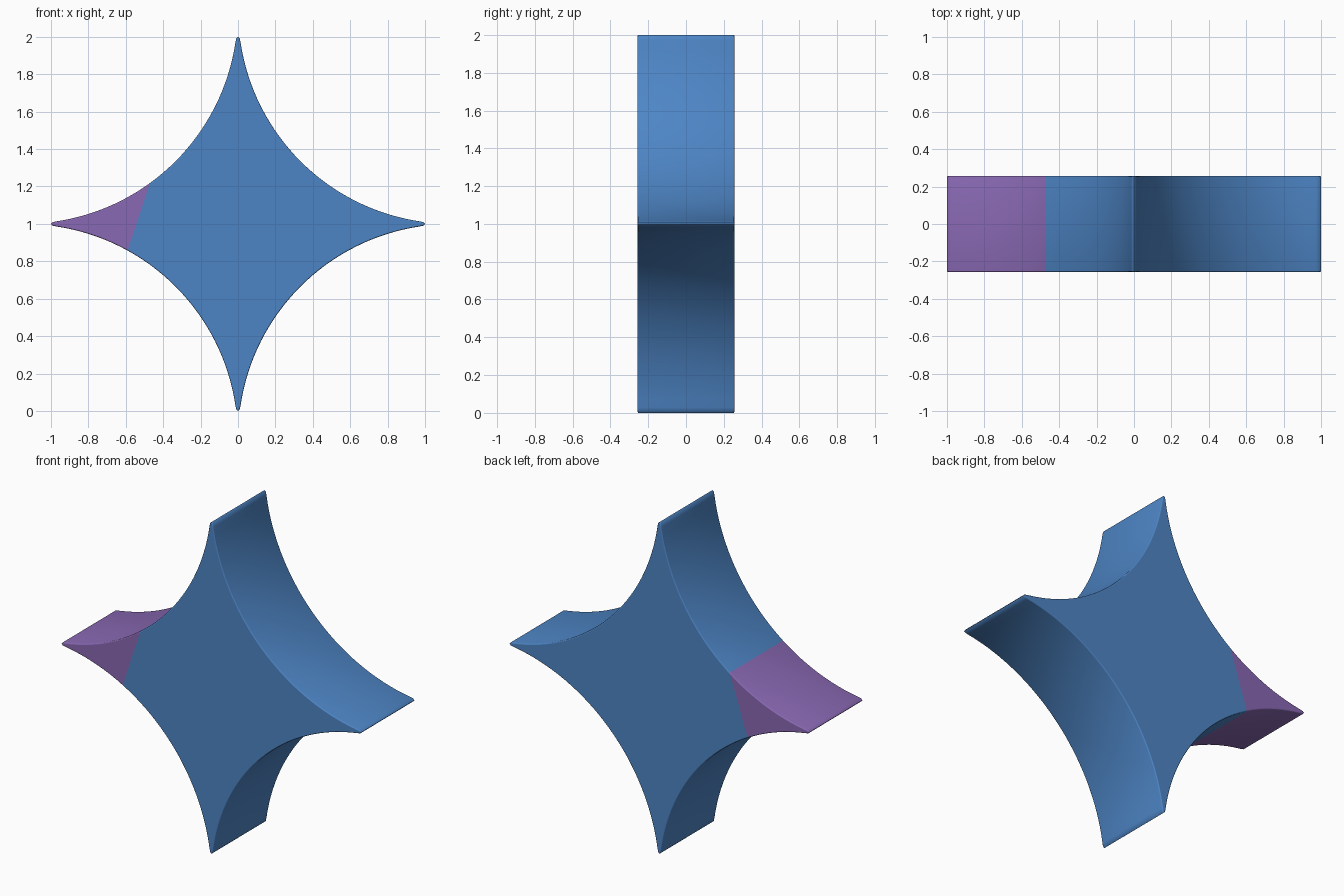
import bpy, bmesh, math
from mathutils import Vector

if "Cube" in bpy.data.objects:
    bpy.data.objects.remove(bpy.data.objects["Cube"])

C, R, HALF, ROUND = 1.14, 1.139, 0.256, 0.006   # arc centre, arc radius, half depth, edge rounding
STEPS = 32


def material(name, rgb):
    m = bpy.data.materials.new(name)
    m.diffuse_color = (*rgb, 1)
    m.use_nodes = True
    m.node_tree.nodes["Principled BSDF"].inputs["Base Color"].default_value = m.diffuse_color
    return m


def profile(inset):
    """Four concave arcs joined by small blunt tips."""
    pts = []
    r = R + inset
    start = math.asin((C - 0.972 + inset) / r)   # arc begins just short of each tip
    for q in range(4):
        turn = q * math.pi / 2
        quarter = [(1 - inset, 0), (0.992 - inset, 0.009 - inset * 0.6)]
        for i in range(STEPS + 1):
            a = start + (math.pi / 2 - 2 * start) * i / STEPS
            quarter.append((C - r * math.sin(a), C - r * math.cos(a)))
        quarter.append((0.009 - inset * 0.6, 0.992 - inset))
        c, s = math.cos(turn), math.sin(turn)
        pts += [(x * c - z * s, x * s + z * c + 1) for x, z in quarter]
    return pts


# star body: rings from front to back with softly rounded rims
bm = bmesh.new()
angles = [math.pi / 2 * i / 3 for i in range(4)]
front = [(-HALF + ROUND * (1 - math.sin(a)), ROUND * (1 - math.cos(a))) for a in reversed(angles)]
sections = front + [(-y, inset) for y, inset in reversed(front)]
rings = [[bm.verts.new((x, y, z)) for x, z in profile(inset)] for y, inset in sections]
n = len(rings[0])
for a, b in zip(rings, rings[1:]):
    for i in range(n):
        j = (i + 1) % n
        bm.faces.new((a[i], a[j], b[j], b[i]))
bm.faces.new(rings[0])
bm.faces.new(rings[-1])

# slanted colour boundary across the left point
origin, normal = Vector((-0.47, 0, 1.22)), Vector((3, 0, -1)).normalized()
bmesh.ops.bisect_plane(bm, geom=bm.verts[:] + bm.edges[:] + bm.faces[:],
                       plane_co=origin, plane_no=normal)
bmesh.ops.recalc_face_normals(bm, faces=bm.faces[:])
for f in bm.faces:
    f.material_index = int((f.calc_center_median() - origin).dot(normal) < 0)

mesh = bpy.data.meshes.new("star_body")
bm.to_mesh(mesh)
bm.free()
mesh.materials.append(material("blue", (0.075, 0.235, 0.56)))
mesh.materials.append(material("purple", (0.25, 0.14, 0.45)))
star = bpy.data.objects.new("star_body", mesh)
bpy.context.collection.objects.link(star)

# smooth curved sides, flat front and back
bpy.context.view_layer.objects.active = star
star.select_set(True)
bpy.ops.object.shade_smooth_by_angle(angle=math.radians(40))
for p in mesh.polygons:
    if abs(p.normal.y) > 0.99:
        p.use_smooth = False
